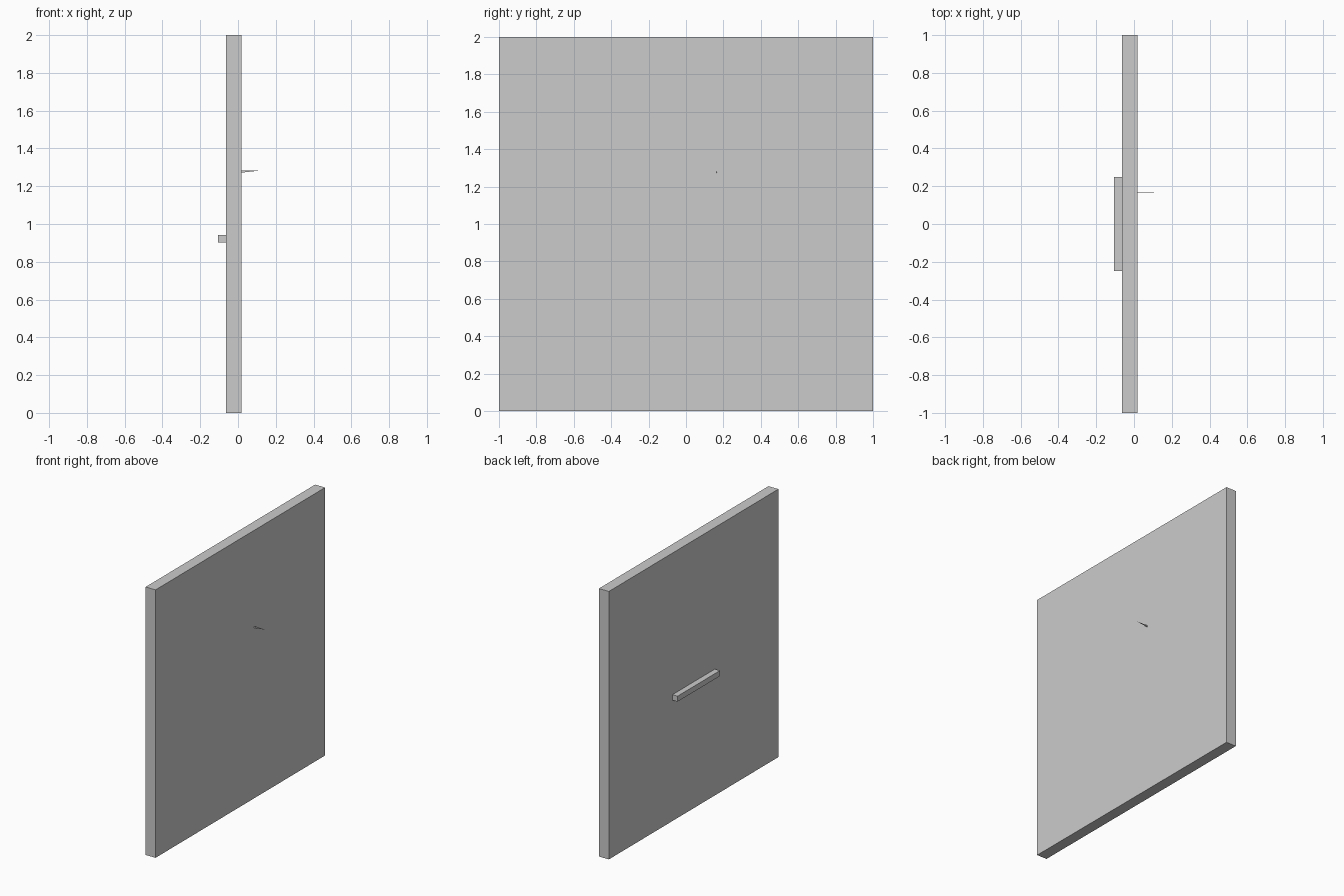
import bpy, bmesh

if "Cube" in bpy.data.objects:
    bpy.data.objects.remove(bpy.data.objects["Cube"])


def mesh_object(name, bm):
    bmesh.ops.recalc_face_normals(bm, faces=bm.faces)
    me = bpy.data.meshes.new(name)
    bm.to_mesh(me)
    bm.free()
    ob = bpy.data.objects.new(name, me)
    bpy.context.collection.objects.link(ob)
    return ob


def box(name, lo, hi):
    bm = bmesh.new()
    bmesh.ops.create_cube(bm, size=1)
    for v in bm.verts:
        v.co = [(a + b) / 2 + c * (b - a) for a, b, c in zip(lo, hi, v.co)]
    return mesh_object(name, bm)


# Square upright panel
box("panel", (-0.063, -1, 0), (0.019, 1, 2))

# Ledge on the left-hand face
box("ledge", (-0.105, -0.25, 0.902), (-0.063, 0.25, 0.943))

# Thin peg on the other face, tapering to a near point at its flat top
peg = box("peg", (0.019, 0.163, 1.272), (0.105, 0.167, 1.283))
for v in peg.data.vertices:
    if v.co.x > 0.06:
        v.co.y = 0.165 + (v.co.y - 0.165) * 0.3
        v.co.z = 1.283 + (v.co.z - 1.283) * 0.15
